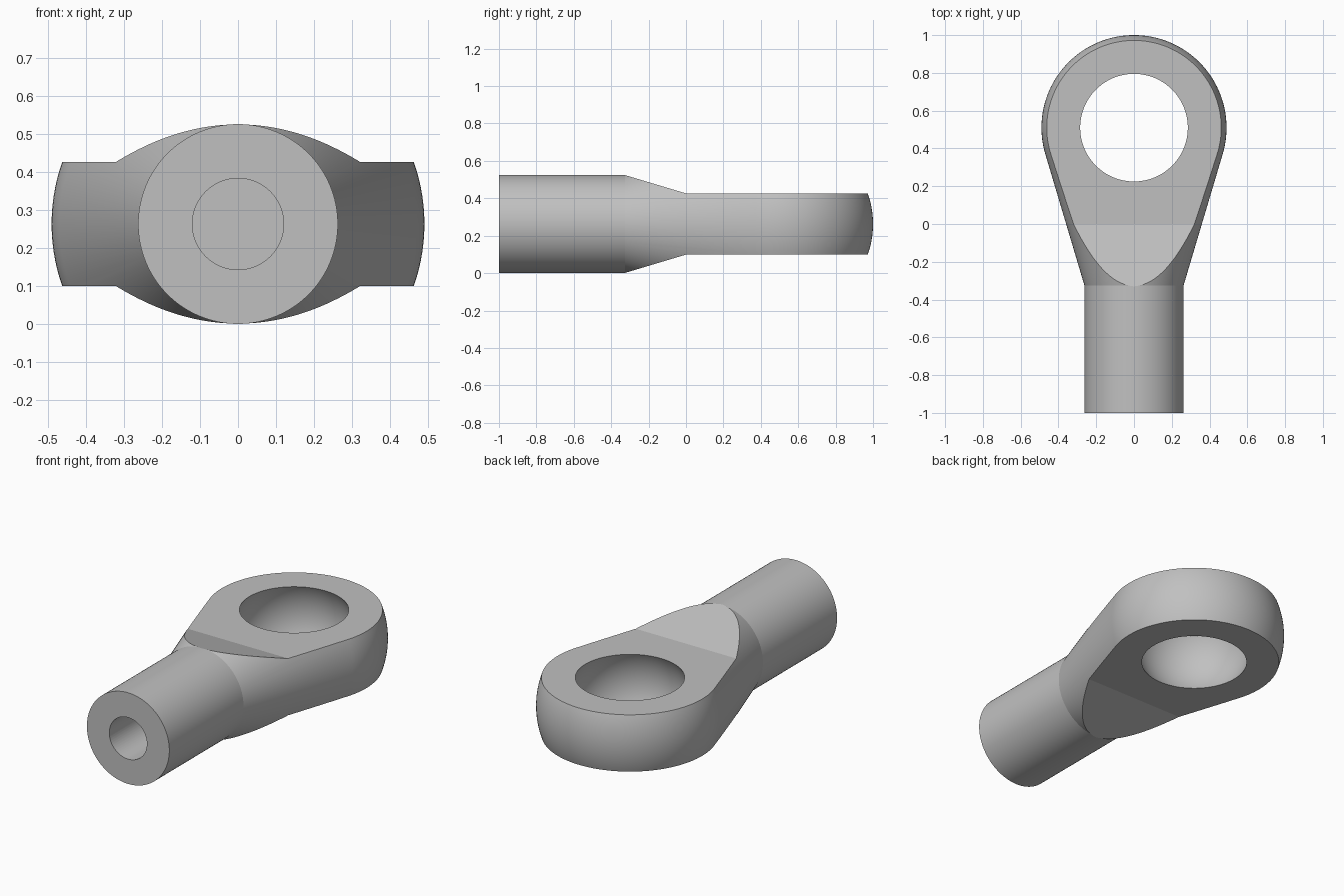
import bpy, bmesh
from math import sin, cos, asin, atan2, hypot, pi, radians
from mathutils import Vector

cube = bpy.data.objects.get("Cube")
if cube:
    bpy.data.objects.remove(cube, do_unlink=True)

MID = 0.2625          # height of the centre plane, also the shank radius
EYE_Y, EYE_R = 0.51, 0.49
HALF = 0.1635         # half thickness of the flattened eye
HOLE_R = 0.285
NECK_Y = -0.325

steel = bpy.data.materials.new("plain grey steel")
grey = (0.53, 0.53, 0.53, 1)
steel.use_nodes = True
steel.diffuse_color = grey
steel.node_tree.nodes["Principled BSDF"].inputs["Base Color"].default_value = grey


def make(name, bm):
    bmesh.ops.remove_doubles(bm, verts=bm.verts, dist=1e-5)
    bmesh.ops.recalc_face_normals(bm, faces=bm.faces)
    mesh = bpy.data.meshes.new(name)
    bm.to_mesh(mesh)
    bm.free()
    mesh.materials.append(steel)
    ob = bpy.data.objects.new(name, mesh)
    bpy.context.collection.objects.link(ob)
    return ob


def revolve(name, profile, steps=128):
    """Turn (y, radius) points about the shank axis."""
    bm = bmesh.new()
    verts = [bm.verts.new((0, y, MID + r)) for y, r in profile]
    edges = [bm.edges.new(pair) for pair in zip(verts, verts[1:])]
    bmesh.ops.spin(bm, geom=verts + edges, cent=(0, 0, MID), axis=(0, 1, 0),
                   angle=2 * pi, steps=steps)
    return make(name, bm)


def cut(target, cutter, operation):
    cutter.hide_render = True
    mod = target.modifiers.new(cutter.name, 'BOOLEAN')
    mod.operation, mod.object, mod.solver = operation, cutter, 'EXACT'
    bpy.context.view_layer.objects.active = target
    bpy.ops.object.modifier_apply(modifier=mod.name)
    bpy.data.objects.remove(cutter, do_unlink=True)


# Turned body: shank, neck cone tangent to the eye, ball-shaped eye
run = EYE_Y - NECK_Y
slope = asin(EYE_R / hypot(run, MID)) - atan2(MID, run)
start = pi / 2 + slope
arc = [start * (1 - i / 48) for i in range(49)]
profile = [(-1, 0), (-1, MID), (NECK_Y, MID)]
profile += [(EYE_Y + EYE_R * cos(a), max(0, EYE_R * sin(a))) for a in arc]
body = revolve("rod_end_body", profile)

# Flat faces above and below the eye, with ramps up to the shank
side = [(1.2, HALF), (0, HALF), (-0.7, HALF + 0.7 * 0.3), (-1.2, HALF + 0.7 * 0.3)]
outline = side + [(y, -h) for y, h in reversed(side)]
bm = bmesh.new()
face = bm.faces.new([bm.verts.new((-1, y, MID + h)) for y, h in outline])
moved = bmesh.ops.extrude_face_region(bm, geom=[face])["geom"]
bmesh.ops.translate(bm, vec=(2, 0, 0),
                    verts=[v for v in moved if isinstance(v, bmesh.types.BMVert)])
cut(body, make("flat_cutter", bm), 'INTERSECT')

# Spherical seat through the eye
bm = bmesh.new()
bmesh.ops.create_uvsphere(bm, u_segments=128, v_segments=64, radius=hypot(HOLE_R, HALF))
bmesh.ops.translate(bm, verts=bm.verts, vec=Vector((0, EYE_Y, MID)))
cut(body, make("seat_cutter", bm), 'DIFFERENCE')

# Blind bore in the shank
bore = [(-1.1, 0), (-1.1, 0.12), (-0.36, 0.12), (-0.36, 0)]
cut(body, revolve("bore_cutter", bore, 64), 'DIFFERENCE')

# Smooth turned surfaces, crisp edges
bpy.ops.object.select_all(action='DESELECT')
body.select_set(True)
bpy.context.view_layer.objects.active = body
bpy.ops.object.shade_smooth_by_angle(angle=radians(10))
